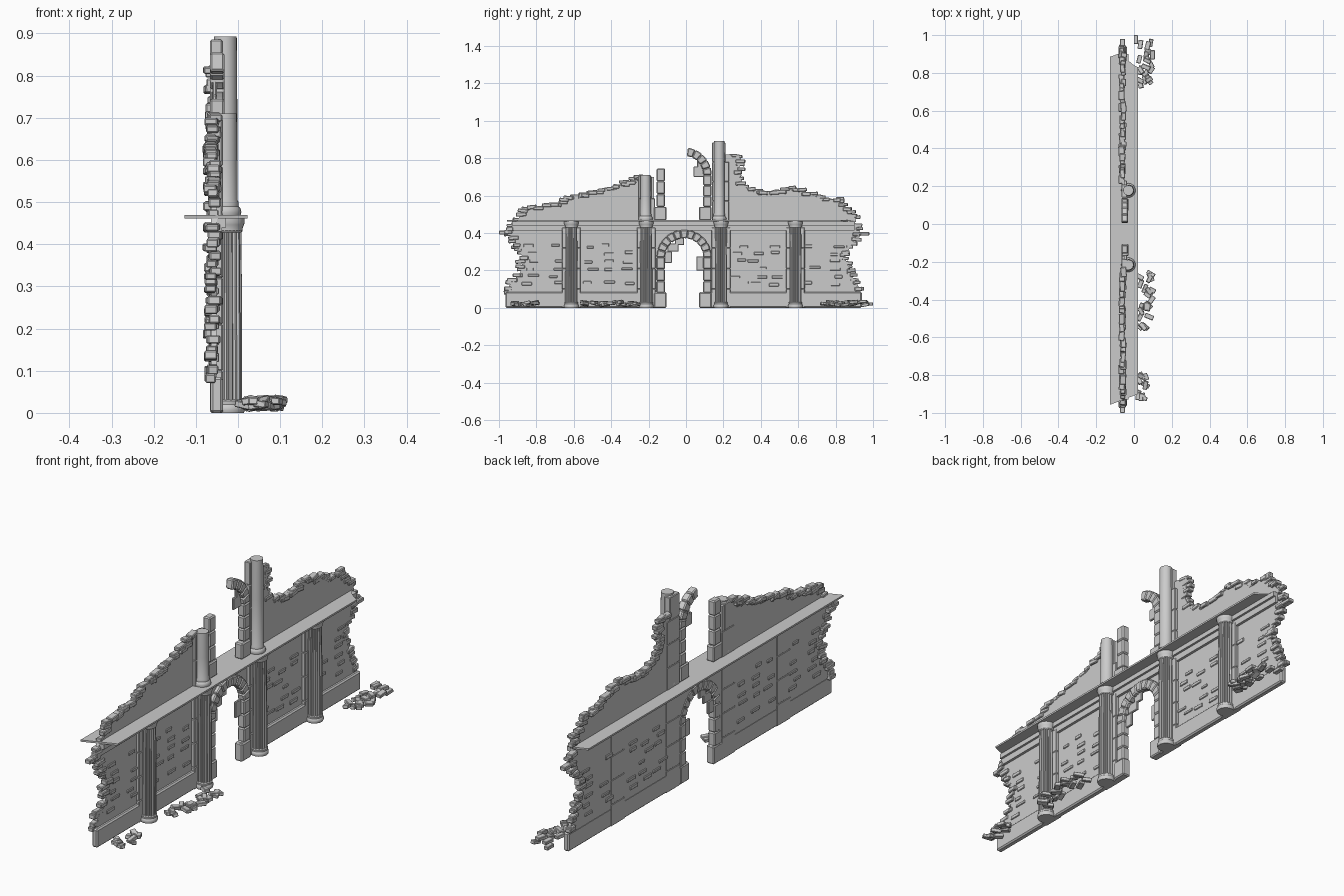
import bpy, bmesh, math, random
from mathutils import Matrix, Vector, Euler

if "Cube" in bpy.data.objects:
    bpy.data.objects.remove(bpy.data.objects["Cube"])

random.seed(4)
R = random.uniform


def finish(name, bm, bevel=0.0, smooth=False):
    bmesh.ops.recalc_face_normals(bm, faces=bm.faces)
    me = bpy.data.meshes.new(name)
    bm.to_mesh(me)
    bm.free()
    ob = bpy.data.objects.new(name, me)
    bpy.context.collection.objects.link(ob)
    if bevel:
        m = ob.modifiers.new("bevel", 'BEVEL')
        m.width, m.segments = bevel, 1
        m.limit_method = 'ANGLE'
    if smooth:
        bpy.context.view_layer.objects.active = ob
        ob.select_set(True)
        bpy.ops.object.shade_smooth_by_angle(angle=math.radians(35))
        ob.select_set(False)
    return ob


def box(bm, c, s, rot=(0, 0, 0)):
    m = Matrix.Translation(c) @ Euler(rot).to_matrix().to_4x4() @ Matrix.Diagonal((*s, 1))
    bmesh.ops.create_cube(bm, size=1, matrix=m)


def span(bm, x0, x1, y0, y1, z0, z1):
    box(bm, ((x0 + x1) / 2, (y0 + y1) / 2, (z0 + z1) / 2), (x1 - x0, y1 - y0, z1 - z0))


def prism(bm, pts, x0, x1):
    # y-z outline given thickness along x
    f = bm.faces.new([bm.verts.new((x0, y, z)) for y, z in pts])
    r = bmesh.ops.extrude_face_region(bm, geom=[f])
    bmesh.ops.translate(bm, vec=(x1 - x0, 0, 0),
                        verts=[v for v in r['geom'] if isinstance(v, bmesh.types.BMVert)])


def arc(r, a0, a1, n, cz):
    return [(YC + r * math.cos(math.radians(a0 + (a1 - a0) * i / n)),
             cz + r * math.sin(math.radians(a0 + (a1 - a0) * i / n))) for i in range(n + 1)]


def lathe(bm, x, y, prof, n, flute=1.0):
    rings = []
    for r, z in prof:
        rings.append([bm.verts.new((x + r * k * math.cos(t), y + r * k * math.sin(t), z))
                      for i in range(n) for t in [2 * math.pi * i / n]
                      for k in [flute if i % 3 == 0 else 1]])
    for a, b in zip(rings, rings[1:]):
        for i in range(n):
            bm.faces.new((a[i], a[(i + 1) % n], b[(i + 1) % n], b[i]))
    bm.faces.new(rings[0])
    bm.faces.new(rings[-1])


YC = -0.01           # arch centre line
BACK, FACE = -0.064, -0.05

# ragged outlines
left_edge = [(-0.95, .08), (-0.945, .12), (-0.885, .19), (-0.87, .26), (-0.90, .33), (-0.955, .41)]
right_edge = [(.93, .41), (.88, .33), (.85, .27), (.88, .18), (.92, .12), (.935, .08)]
top_left = [(-0.90, .47), (-0.87, .525), (-0.70, .55), (-0.60, .595), (-0.50, .615),
            (-0.40, .635), (-0.29, .68), (-0.24, .70)]
top_right = [(.23, .82), (.295, .80), (.28, .71), (.32, .64), (.40, .61), (.48, .615),
             (.56, .645), (.66, .61), (.74, .575), (.83, .575), (.86, .53), (.91, .47)]

# lower and upper wall slabs
bm = bmesh.new()
prism(bm, left_edge + [(-0.93, .46), (.90, .46)] + right_edge +
      [(.11, .08), (.11, .27)] + arc(.12, 0, 180, 16, .27) + [(-0.13, .08)], BACK, FACE)
finish("lower_wall", bm)
bm = bmesh.new()
prism(bm, top_left + [(-0.17, .70), (-0.17, .46), (-0.90, .46)], BACK, FACE)
prism(bm, [(.15, .46), (.15, .82)] + top_right + [(.91, .46)], BACK, FACE)
finish("upper_wall", bm)

# plinths with sloped tops, bands under the ledge
bm = bmesh.new()
for y0, y1 in ((-0.965, -0.105), (.07, .94)):
    span(bm, BACK - .001, -0.036, y0, y1, 0, .085)
finish("plinth", bm, .006)
bm = bmesh.new()
span(bm, BACK, -0.038, -0.93, .90, .412, .462)
span(bm, BACK, -0.028, -0.93, .90, .44, .462)
finish("entablature", bm)

# projecting ledge, broken at both ends
bm = bmesh.new()
vs = [(-0.127, -0.957), (.022, -0.90), (.022, .83), (0, .84), (-0.03, .865), (-0.06, .91), (-0.127, .885)]
f = bm.faces.new([bm.verts.new((x, y, .461)) for x, y in vs])
r = bmesh.ops.extrude_face_region(bm, geom=[f])
bmesh.ops.translate(bm, vec=(0, 0, .008), verts=[v for v in r['geom'] if isinstance(v, bmesh.types.BMVert)])
finish("ledge", bm)

# pilasters behind the columns, stacked blocks
COLS = (-0.613, -0.213, .187, .585)
bm = bmesh.new()
for y in COLS:
    for z0, z1 in ((0, .10), (.10, .21), (.21, .32), (.32, .43)):
        span(bm, BACK - .002, -0.036, y - .05, y + .05, z0, z1)
for y0, y1, top in ((-0.255, -0.165, .705), (.14, .23, .885)):
    n = round((top - .465) / .105)
    for i in range(n):
        h = (top - .465) / n
        span(bm, BACK - .002, -0.037, y0, y1 - (.02 if i == n - 1 else 0), .465 + i * h, .465 + i * h + h)
finish("pilasters", bm, .003)

# fluted lower columns
bm = bmesh.new()
for y in COLS:
    lathe(bm, -0.023, y, [(.033, .025), (.033, .16), (.0325, .30), (.031, .432)], 48, .84)
finish("fluted_shafts", bm)
bm = bmesh.new()
for y in COLS:
    lathe(bm, -0.023, y, [(.037, 0), (.039, .006), (.039, .014), (.035, .02), (.036, .028), (.032, .032)], 24)
    lathe(bm, -0.023, y, [(.031, .428), (.034, .432), (.034, .438), (.037, .446), (.039, .452), (.039, .461)], 24)
finish("column_bases_and_capitals", bm, 0, True)

# smooth broken upper columns
bm = bmesh.new()
for y, top in ((-0.216, .71), (.178, .893)):
    lathe(bm, -0.030, y, [(.036, .468), (.038, .476), (.036, .485), (.031, .49), (.031, .50),
                          (.029, .505), (.0285, .71 if top > .8 else .60), (.027, top)], 24)
finish("upper_columns", bm, 0, True)

# arch rings from wedge stones, with jambs and impost blocks
bm = bmesh.new()


def ring(cz, a0, a1, n):
    d = (a1 - a0) / n
    for i in range(n):
        a, b = a0 + i * d, a0 + (i + 1) * d
        prism(bm, arc(.147, a, b, 3, cz) + arc(.102, b, a, 3, cz), BACK - .003, -0.032)


def jamb(side, z0, z1, n):
    h = (z1 - z0) / n
    for i in range(n):
        y = YC + side * .1245
        span(bm, BACK - .003, -0.032, y - .0225, y + .0225, z0 + i * h, z0 + i * h + h)


ring(.27, 0, 180, 11)
ring(.71, 0, 82, 5)
jamb(-1, .08, .27, 3)
jamb(1, .08, .27, 3)
jamb(-1, .54, .745, 3)
jamb(1, .54, .71, 3)
for y0, y1 in ((-0.17, -0.105), (.07, .135)):
    span(bm, BACK - .003, -0.028, y0, y1, .468, .54)
    span(bm, BACK - .003, -0.028, y0, y1, 0, .082)
finish("arch_stones", bm, .005)

# remnants of the inner arch lining
bm = bmesh.new()
for y0, y1, z0, z1 in ((.055, .10, .20, .275), (-0.115, -0.075, .24, .30), (-0.10, -0.04, .30, .345),
                       (-0.06, -0.01, .335, .375), (.04, .10, .70, .755), (.06, .10, .745, .79)):
    span(bm, BACK + .003, FACE, y0, y1, z0, z1)
finish("arch_lining_remains", bm, .003)

# loose bricks along every ragged edge
bm = bmesh.new()


def edge_bricks(pts, step=.021):
    for (ya, za), (yb, zb) in zip(pts, pts[1:]):
        n = max(1, round(math.hypot(yb - ya, zb - za) / step))
        for i in range(n):
            t = (i + R(.2, .8)) / n
            c = (-0.061 + R(-.007, .007), ya + (yb - ya) * t + R(-.012, .012), za + (zb - za) * t + R(-.006, .008))
            box(bm, c, (R(.024, .032), R(.036, .056), R(.016, .022)), (R(-.12, .12), 0, R(-.12, .12)))


edge_bricks(left_edge + [(-0.93, .45)])
edge_bricks([(.90, .45)] + right_edge)
edge_bricks(top_left)
edge_bricks(top_right)
box(bm, (-0.061, -.975, .402), (.028, .05, .02))
box(bm, (-0.061, .955, .395), (.028, .05, .018))
finish("edge_bricks", bm, .003)

# exposed bricks on both faces of the lower panels
bm = bmesh.new()
for y0, y1 in ((-.83, -.70), (-.52, -.31), (.28, .49), (.67, .80)):
    for row in range(6):
        for y in [y0, (y0 + y1) / 2, y1] if y1 - y0 > .15 else [y0, y1]:
            if R(0, 1) < .78:
                box(bm, (-0.0575, y + R(-.03, .03), .13 + row * .04 + R(-.008, .008)),
                    (.024, R(.035, .06), R(.012, .018)))
finish("exposed_bricks", bm, .002)

# rubble heaps on the ground in front
bm = bmesh.new()
for y0, y1, n in ((.72, .96, 22), (-.55, -.25, 22), (-.93, -.80, 11)):
    for i in range(n):
        box(bm, (R(.015, .10), R(y0, y1), R(.014, .034)), (R(.02, .026), R(.036, .048), .016),
            (R(-.25, .25), R(-.25, .25), R(-1.2, 1.2)))
box(bm, (.01, .976, .02), (.022, .047, .016))
finish("rubble", bm, .002)
